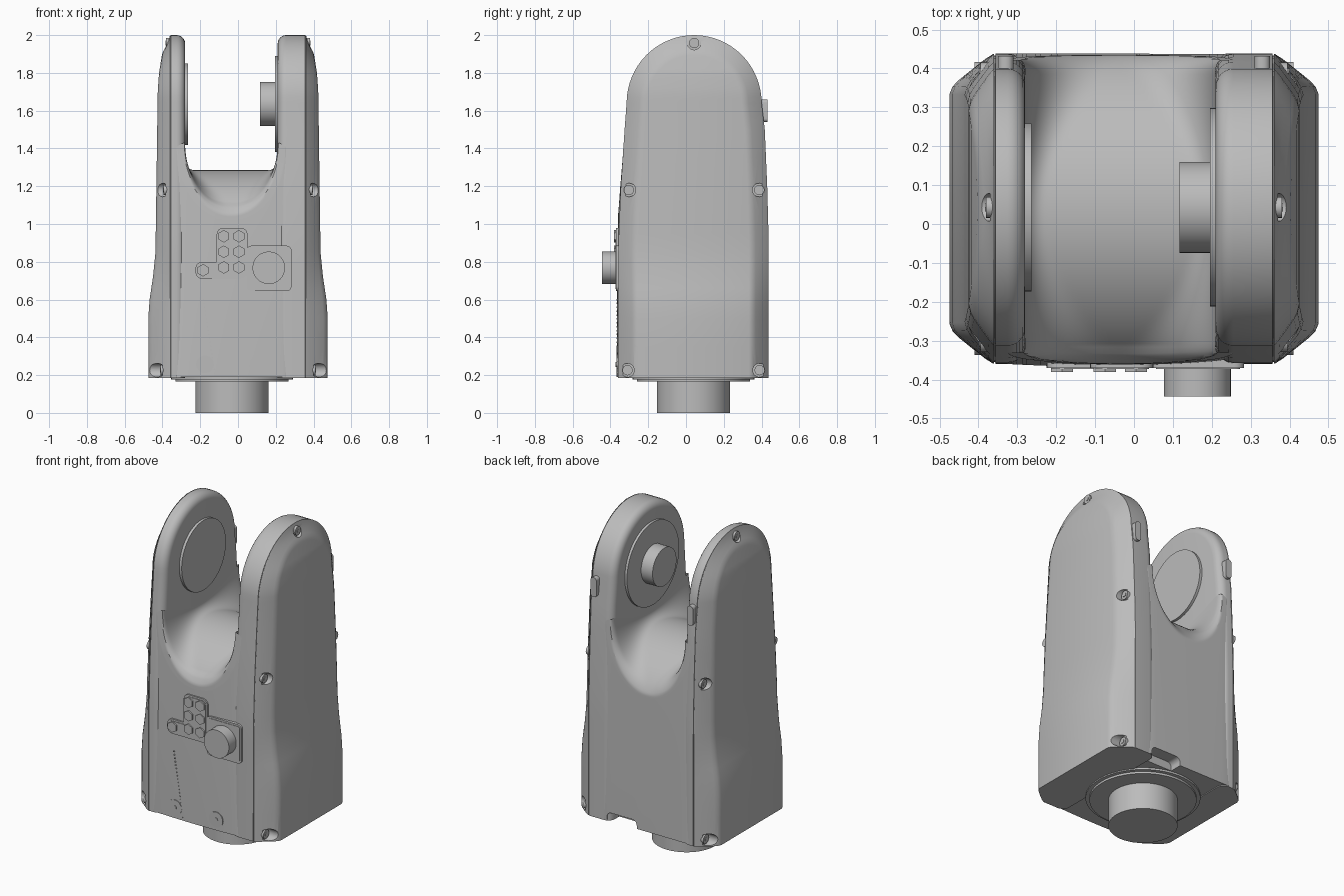
import bpy, bmesh
from math import sin, cos, pi, radians, sqrt
from mathutils import Matrix, Vector

cube = bpy.data.objects.get("Cube")
if cube:
    bpy.data.objects.remove(cube)

grey = bpy.data.materials.new("neutral grey")
grey.use_nodes = True
grey.diffuse_color = (0.5, 0.5, 0.5, 1)
grey.node_tree.nodes["Principled BSDF"].inputs["Base Color"].default_value = (0.5, 0.5, 0.5, 1)


def shade(ob, angle=28):
    ob.data.shade_smooth()
    ob.data.set_sharp_from_angle(angle=radians(angle))


def finish(bm, name, angle=28):
    bmesh.ops.recalc_face_normals(bm, faces=bm.faces)
    me = bpy.data.meshes.new(name)
    bm.to_mesh(me)
    bm.free()
    me.materials.append(grey)
    ob = bpy.data.objects.new(name, me)
    bpy.context.scene.collection.objects.link(ob)
    shade(ob, angle)
    return ob


def add_cyl(bm, a, b, r, sides=40):
    """Cylinder between two points."""
    a, b = Vector(a), Vector(b)
    rot = (b - a).to_track_quat('Z', 'Y').to_matrix().to_4x4()
    bmesh.ops.create_cone(bm, cap_ends=True, segments=sides, radius1=r, radius2=r,
                          depth=(b - a).length, matrix=Matrix.Translation((a + b) / 2) @ rot)


def cyl(name, a, b, r, sides=40):
    bm = bmesh.new()
    add_cyl(bm, a, b, r, sides)
    return finish(bm, name)


def plate(name, x0, x1, z0, z1, y0, y1, r):
    """Box with its corners rounded in the front view."""
    bm = bmesh.new()
    size = Matrix.Diagonal((x1 - x0, y1 - y0, z1 - z0, 1))
    mid = Matrix.Translation(((x0 + x1) / 2, (y0 + y1) / 2, (z0 + z1) / 2))
    bmesh.ops.create_cube(bm, size=1, matrix=mid @ size)
    edges = [e for e in bm.edges if abs(e.verts[0].co.y - e.verts[1].co.y) > 1e-5]
    bmesh.ops.bevel(bm, geom=edges, offset=r, segments=5, affect='EDGES', profile=0.5)
    return finish(bm, name)


def cut(ob, cutter):
    m = ob.modifiers.new("cut", 'BOOLEAN')
    m.object, m.operation, m.solver = cutter, 'DIFFERENCE', 'EXACT'
    dg = bpy.context.evaluated_depsgraph_get()
    me = bpy.data.meshes.new_from_object(ob.evaluated_get(dg))
    ob.modifiers.clear()
    ob.data = me
    bpy.data.objects.remove(cutter)
    shade(ob)


def lerp_table(table, z):
    for (z0, v0), (z1, v1) in zip(table, table[1:]):
        if z <= z1:
            t = max(0, (z - z0) / (z1 - z0))
            return v0 + (v1 - v0) * t
    return table[-1][1]


# Side silhouette and outer width as functions of height
FRONT = [(0.18, -0.36), (0.9, -0.358), (1.2, -0.345), (1.5, -0.325), (1.64, -0.315)]
BACK = [(0.18, 0.438), (0.9, 0.438), (1.2, 0.43), (1.5, 0.417), (1.64, 0.4)]
WIDTH = [(0.18, 0.475), (0.5, 0.475), (0.6, 0.468), (0.72, 0.45), (0.85, 0.437),
         (1.2, 0.432), (1.7, 0.425), (1.8, 0.418), (1.9, 0.402), (2.0, 0.375)]
BOTTOM, ARCH_Z, ARCH_R, FILLET, SEAM = 0.185, 1.64, 0.36, 0.045, 0.36
AXIS_Y, HUB_Z = 0.043, 1.635
ROWS = [BOTTOM, 0.35, 0.5, 0.55, 0.6, 0.66, 0.72, 0.78, 0.85, 0.95, 1.05, 1.2, 1.35, 1.5]


def outline(inset):
    """Arched side outline, front foot over the top to back foot."""
    front = [(lerp_table(FRONT, z) + inset, z) for z in ROWS]
    back = [(lerp_table(BACK, z) - inset, z) for z in ROWS]
    arch = []
    for i in range(33):
        a = pi * i / 32
        arch.append((AXIS_Y - (0.3575 - inset) * cos(a), ARCH_Z + (ARCH_R - inset) * sin(a)))
    return front + arch + back[::-1]


def make_arm(name, side, inner):
    rings = []
    for i in range(7):                       # rounded inner edge
        a = pi / 2 * i / 6
        rings.append([(inner + FILLET * (1 - cos(a)), y, z)
                      for y, z in outline(FILLET * (1 - sin(a)))])
    for dx, inset in ((-0.004, 0), (-0.003, 0.005), (0, 0.005)):   # cover seam
        rings.append([(SEAM + dx, y, z) for y, z in outline(inset)])
    for f, inset in ((0.01, 0), (0.2, 0.014), (0.5, 0.041), (0.8, 0.069), (0.93, 0.085), (1, 0.105)):
        rings.append([(SEAM + f * (lerp_table(WIDTH, z) - SEAM), y, z) for y, z in outline(inset)])
    bm = bmesh.new()
    loops = [[bm.verts.new((side * x, y, z)) for x, y, z in r] for r in rings]
    n = len(loops[0])
    for a, b in zip(loops, loops[1:]):
        for i in range(n):
            j = (i + 1) % n
            bm.faces.new((a[i], a[j], b[j], b[i]))
    for lp in (loops[0], loops[-1]):         # inner and outer walls
        for i in range(n // 2):
            ids = [i, i + 1, n - 2 - i, n - 1 - i]
            bm.faces.new([lp[k] for k in dict.fromkeys(ids)])
    return finish(bm, name)


# Side arms with screw holes and screws
SCREWS = [(0.043, 1.958, 0.37), (-0.302, 1.18, 0.385), (0.388, 1.18, 0.385),
          (-0.31, 0.226, 0.40), (0.39, 0.226, 0.40)]
for word, side, inner in (("left", 1, 0.21), ("right", -1, 0.28)):
    arm = make_arm(word + "_arm", side, inner)
    bm = bmesh.new()
    for y, z, x in SCREWS:
        add_cyl(bm, (side * x, y, z), (side * 0.6, y, z), 0.036, 28)
    cut(arm, finish(bm, "hole_cutter"))
    bm = bmesh.new()
    for y, z, x in SCREWS:
        add_cyl(bm, (side * (x - 0.01), y, z), (side * (x + 0.01), y, z), 0.027, 24)
        add_cyl(bm, (side * x, y, z), (side * (x + 0.013), y, z), 0.013, 6)
    finish(bm, word + "_screws")
    # Clip on the back edge
    plate(word + "_clip", side * 0.33 - 0.02, side * 0.33 + 0.02, 1.54, 1.66, 0.36, 0.432, 0.018)

# Central body with the saddle between the arms
MID_X, HALF = -0.035, 0.245
NX, NY = 48, 60
bm = bmesh.new()
top, low = [], []
for j in range(NY + 1):
    v = -cos(pi * j / NY)                    # rows denser towards front and back
    t = abs(v)
    y = 0.039 + 0.399 * v
    d = max(0, (0.399 * t - (0.399 - FILLET)) / FILLET)
    w = HALF + FILLET * (1 - sqrt(max(0, 1 - d * d)))
    crest = 1.02 + 0.265 * max(0, 1 - t * t) ** 0.7
    fw, fh = 0.05 + 0.22 * t * t, 0.05 + 0.34 * t * t
    trow, lrow = [], []
    for i in range(NX + 1):
        k = -cos(pi * i / NX)
        s = min(1, max(0, (abs(k) * w - (w - fw)) / fw))
        z = crest + fh * (1 - sqrt(1 - s * s))
        bow = 0.008 * (1 - k * k)
        yy = min(max(y, lerp_table(FRONT, z)), lerp_table(BACK, z))
        trow.append(bm.verts.new((MID_X + k * w, yy - (bow if v < -0.9 else 0), z)))
        lrow.append(bm.verts.new((MID_X + k * w, y - (bow if v < -0.9 else 0), 0.19)))
    top.append(trow)
    low.append(lrow)
for j in range(NY):
    for i in range(NX):
        for g in (top, low):
            bm.faces.new((g[j][i], g[j][i + 1], g[j + 1][i + 1], g[j + 1][i]))
    for i in (0, NX):
        bm.faces.new((top[j][i], top[j + 1][i], low[j + 1][i], low[j][i]))
for i in range(NX):
    for j in (0, NY):
        bm.faces.new((top[j][i], top[j][i + 1], low[j][i + 1], low[j][i]))
body = finish(bm, "central_body", 40)
cut(body, plate("notch_cutter", 0.03, 0.235, 0.1, 0.24, 0.36, 0.6, 0.03))

# Hub discs and the stud on the inner walls
cyl("right_hub_disc", (-0.3, AXIS_Y, HUB_Z), (-0.264, AXIS_Y, HUB_Z), 0.216, 64)
cyl("left_hub_disc", (0.23, AXIS_Y, HUB_Z), (0.195, AXIS_Y, HUB_Z), 0.255, 64)
cyl("left_hub_stud", (0.2, AXIS_Y, HUB_Z), (0.117, AXIS_Y, HUB_Z), 0.117, 48)

# Base flange and post
BX, BY = -0.032, 0.04
cyl("flange", (BX, BY, 0.178), (BX, BY, 0.2), 0.322, 64)
cyl("flange_step", (BX, BY, 0.165), (BX, BY, 0.19), 0.3, 64)
cyl("post", (BX, BY, 0), (BX, BY, 0.18), 0.194, 64)

# Control panel: border plates, raised inner plates, knob and buttons
for name, x0, x1, z0, z1, r in (("knob_panel", 0.045, 0.283, 0.645, 0.885, 0.025),
                                ("button_panel", -0.113, 0.05, 0.71, 0.98, 0.035),
                                ("button_wing", -0.225, -0.03, 0.71, 0.8, 0.035)):
    plate(name, x0, x1, z0, z1, -0.37, -0.33, r)
    m = 0.011
    plate(name + "_inner", x0 + m, x1 - m, z0 + m, z1 - m, -0.373, -0.33, r - m)
cyl("knob", (0.163, -0.34, 0.768), (0.163, -0.444, 0.768), 0.086, 48)
bm = bmesh.new()
for x, z in [(x, z) for x in (-0.075, 0.005) for z in (0.77, 0.853, 0.935)] + [(-0.185, 0.755)]:
    add_cyl(bm, (x, -0.34, z), (x, -0.381, z), 0.033, 6)
finish(bm, "hex_buttons")

# Small round markers and the dotted line on the front
for word, x in (("right", -0.175), ("left", 0.107)):
    cyl(word + "_marker", (x, -0.35, 0.257), (x, -0.369, 0.257), 0.047, 32)
    cyl(word + "_marker_pin", (x, -0.35, 0.257), (x, -0.372, 0.257), 0.013, 16)
bm = bmesh.new()
for i in range(20):
    t = i / 19
    add_cyl(bm, (-0.183 + 0.06 * t, -0.35, 0.6 - 0.39 * t), (-0.183 + 0.06 * t, -0.369, 0.6 - 0.39 * t), 0.004, 8)
finish(bm, "dotted_line")
